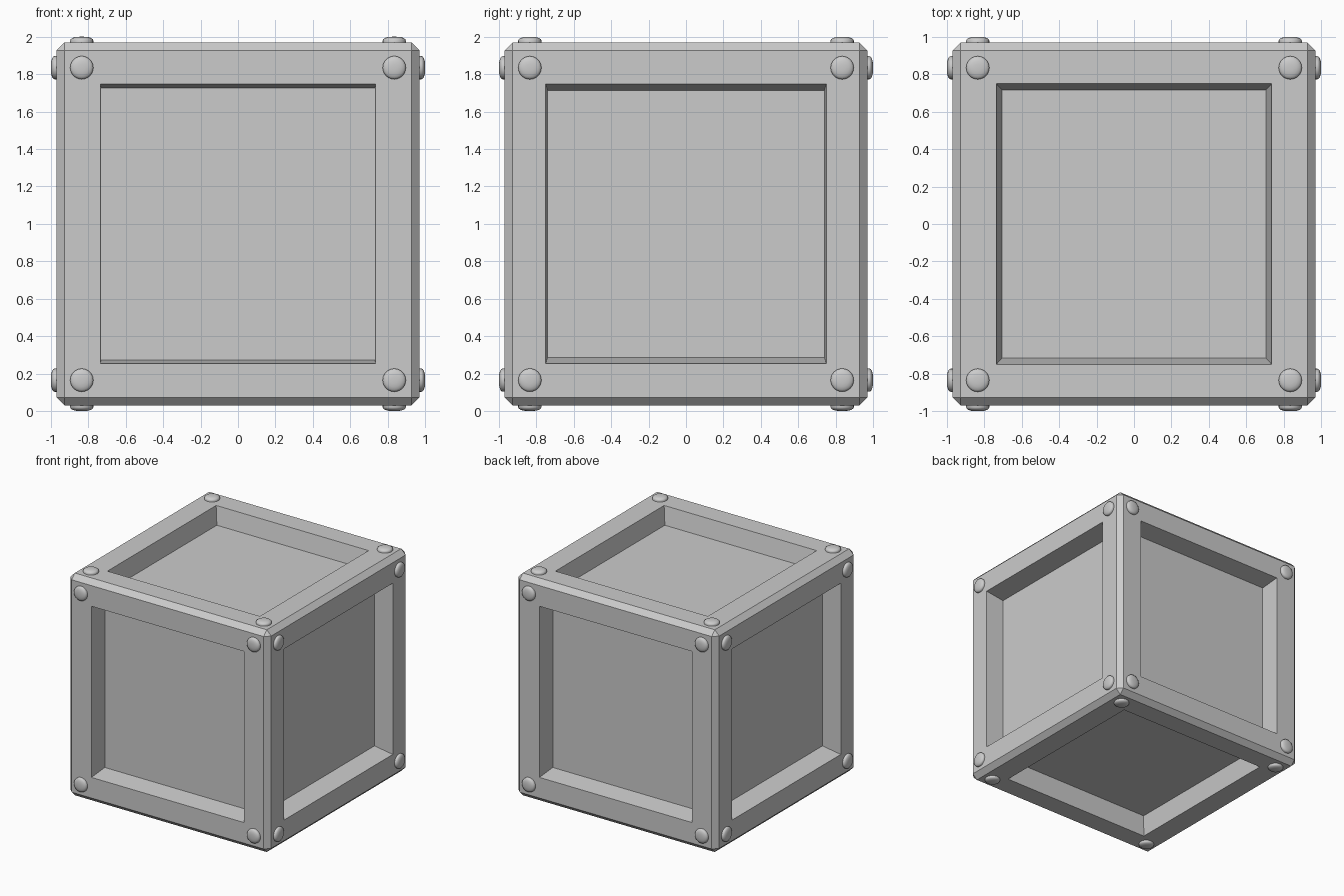
import bpy, bmesh, math
from mathutils import Vector, Matrix

if "Cube" in bpy.data.objects:
    bpy.data.objects.remove(bpy.data.objects["Cube"])

HALF = 0.97      # half size of the crate body
CENTER = Vector((0, 0, 1.0))

# Recess per face axis: half sizes of the opening, half sizes of the floor, depths (+ side, - side)
RECESS = {
    0: ((0, 0.75, 0.747), (0, 0.74, 0.714), (0.17, 0.17)),
    1: ((0.736, 0, 0.747), (0.732, 0, 0.727), (0.178, 0.178)),
    2: ((0.736, 0.75, 0), (0.706, 0.717, 0), (0.152, 0.168)),
}


def finish(bm, name):
    mesh = bpy.data.meshes.new(name)
    bm.to_mesh(mesh)
    bm.free()
    obj = bpy.data.objects.new(name, mesh)
    bpy.context.collection.objects.link(obj)
    return obj


def place_ring(face, axis, level, sizes):
    for v in face.verts:
        for i in range(3):
            s = math.copysign(1, v.co[i])
            v.co[i] = s * (level if i == axis else sizes[i])


# Crate body: chamfered cube with a recessed panel in every side
bm = bmesh.new()
bmesh.ops.create_cube(bm, size=2 * HALF)
bmesh.ops.bevel(bm, geom=bm.edges[:], offset=0.043, segments=1,
                affect='EDGES', profile=0.5)
bm.normal_update()
sides = [f for f in bm.faces if f.calc_area() > 1]
for f in sides:
    axis = max(range(3), key=lambda i: abs(f.normal[i]))
    opening, floor, depths = RECESS[axis]
    depth = depths[0] if f.normal[axis] > 0 else depths[1]
    bmesh.ops.inset_individual(bm, faces=[f], thickness=0.15)
    place_ring(f, axis, HALF, opening)
    bmesh.ops.inset_individual(bm, faces=[f], thickness=0.02)
    place_ring(f, axis, HALF - depth, floor)
bmesh.ops.recalc_face_normals(bm, faces=bm.faces[:])
body = finish(bm, "crate_body")
body.location = CENTER

# Rivet: rounded button turned around its axis
PROFILE = [(0.062, -0.01), (0.062, 0.010), (0.059, 0.017), (0.051, 0.023),
           (0.036, 0.028), (0.018, 0.030), (0, 0.0305)]
bm = bmesh.new()
pts = [bm.verts.new((r, 0, z)) for r, z in PROFILE]
edges = [bm.edges.new(p) for p in zip(pts, pts[1:])]
bmesh.ops.spin(bm, geom=pts + edges, cent=(0, 0, 0), axis=(0, 0, 1),
               angle=2 * math.pi, steps=24, use_duplicate=False)
bmesh.ops.remove_doubles(bm, verts=bm.verts[:], dist=0.0005)
bmesh.ops.recalc_face_normals(bm, faces=bm.faces[:])
if sum(f.normal.z for f in bm.faces) < 0:
    bmesh.ops.reverse_faces(bm, faces=bm.faces[:])
rivet = finish(bm, "rivet")
rivet.data.shade_smooth()
rivet_mesh = rivet.data
bpy.data.objects.remove(rivet)

# Four rivets on each of the six sides
for axis in range(3):
    for side in (-1, 1):
        normal = Vector((0, 0, 0))
        normal[axis] = side
        rot = normal.to_track_quat('Z', 'Y').to_matrix().to_4x4()
        for a in (-0.835, 0.835):
            for b in (-0.835, 0.835):
                pos = normal * HALF
                pos[(axis + 1) % 3] = a
                pos[(axis + 2) % 3] = b
                obj = bpy.data.objects.new("rivet", rivet_mesh)
                bpy.context.collection.objects.link(obj)
                obj.matrix_world = Matrix.Translation(CENTER + pos) @ rot
